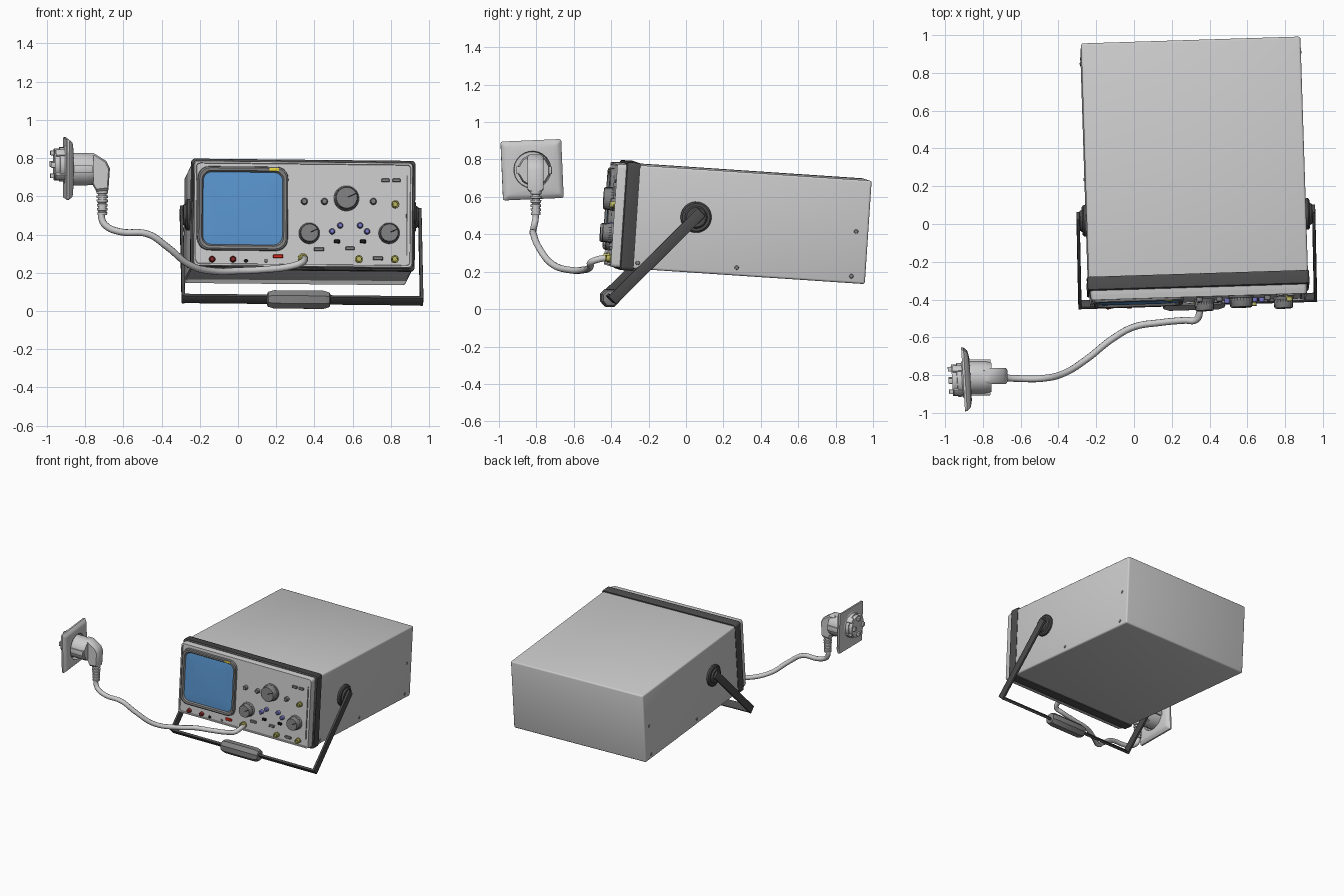
import bpy, bmesh
from math import radians, sin, cos, pi, atan2
from mathutils import Matrix, Vector

T = lambda x, y, z: Matrix.Translation((x, y, z))
R = lambda deg, axis: Matrix.Rotation(radians(deg), 4, axis)
# frame of the tilted cabinet: origin at the centre of the front trim
M = T(0.34, -0.35, 0.503) @ R(1.8, 'Z') @ R(0.6, 'Y') @ R(-3.8, 'X')


def material(name, r, g, b):
    m = bpy.data.materials.new(name)
    m.diffuse_color = (r, g, b, 1)
    return m


DARK = material("dark_plastic", 0.07, 0.07, 0.07)
MID = material("mid_grey", 0.22, 0.22, 0.22)
BLACK = material("black", 0.01, 0.01, 0.01)
BLUE = material("screen_blue", 0.1, 0.3, 0.62)
VIOLET = material("violet_blue", 0.2, 0.2, 0.6)
BRASS = material("brass", 0.5, 0.48, 0.12)
RED = material("red", 0.75, 0.02, 0.01)
MAROON = material("maroon", 0.25, 0.02, 0.02)
YELLOW = material("yellow", 0.8, 0.65, 0.05)


def finish(bm, name, mat, mw, angle=35):
    bmesh.ops.recalc_face_normals(bm, faces=bm.faces)
    me = bpy.data.meshes.new(name)
    bm.to_mesh(me)
    bm.free()
    me.shade_smooth()
    me.set_sharp_from_angle(angle=radians(angle))
    ob = bpy.data.objects.new(name, me)
    ob.matrix_world = mw
    bpy.context.collection.objects.link(ob)
    if mat:
        me.materials.append(mat)
    return ob


def box(name, mw, size, mat=None, bevel=0.0, seg=2):
    bm = bmesh.new()
    bmesh.ops.create_cube(bm, size=1)
    bmesh.ops.scale(bm, vec=size, verts=bm.verts)
    if bevel:
        bmesh.ops.bevel(bm, geom=bm.edges[:], offset=bevel, segments=seg, profile=0.5, affect='EDGES')
    return finish(bm, name, mat, mw)


def loft(name, rings, mw, mat=None, cap0=True, cap1=True):
    bm = bmesh.new()
    vs = [[bm.verts.new(p) for p in ring] for ring in rings]
    n = len(vs[0])
    for a, b in zip(vs, vs[1:]):
        for i in range(n):
            bm.faces.new((a[i], a[(i + 1) % n], b[(i + 1) % n], b[i]))
    if cap0:
        bm.faces.new(vs[0])
    if cap1:
        bm.faces.new(vs[-1])
    return finish(bm, name, mat, mw)


def circle(r, d, n=24, rib=0.0):
    return [((r - rib * (i % 2)) * cos(2 * pi * (i + .5) / n), (r - rib * (i % 2)) * sin(2 * pi * (i + .5) / n), d)
            for i in range(n)]


def rrect(w, h, r, d, n=6):
    pts = []
    for c, (sx, sy) in enumerate(((1, 1), (-1, 1), (-1, -1), (1, -1))):
        for k in range(n):
            a = (c + k / (n - 1)) * pi / 2
            pts.append((sx * (w / 2 - r) + r * cos(a), sy * (h / 2 - r) + r * sin(a), d))
    return pts


def lathe(name, profile, mw, mat=None, n=24):
    return loft(name, [circle(r, d, n) for r, d in profile], mw, mat)


# matrix on the front panel from front-view x, z (local z points outward)
PANEL = 0.045


def F(x, z, d=0.0):
    u = x - 0.342
    return M @ T(u, -PANEL - d, z - 0.506 + 0.0105 * u) @ R(90, 'X')


# cabinet, dark trim and front panel
box("cabinet", M @ T(0, 0.665, 0), (1.162, 1.29, 0.554), None, 0.012, 3)
front = M @ R(90, 'X')
loft("front_trim", [rrect(1.168, 0.572, 0.02, -0.07), rrect(1.174, 0.578, 0.02, -0.064),
                    rrect(1.174, 0.578, 0.02, -0.002), rrect(1.16, 0.564, 0.02, 0.004)], front, DARK)
loft("front_panel", [rrect(1.15, 0.556, 0.02, 0), rrect(1.14, 0.546, 0.02, PANEL)], front)
loft("panel_rim", [rrect(1.15, 0.556, 0.02, PANEL - 0.02), rrect(1.14, 0.546, 0.02, PANEL + 0.008),
                   rrect(1.122, 0.528, 0.018, PANEL + 0.008), rrect(1.116, 0.522, 0.018, PANEL - 0.004)],
     front, None, False, False)
box("panel_side_strip", F(0.885, 0.5), (0.008, 0.42, 0.012), MID)

# screen with bezel
S = F(0.025, 0.536)
loft("screen_bezel", [rrect(0.475, 0.442, 0.06, -0.005), rrect(0.47, 0.437, 0.06, 0.018), rrect(0.455, 0.422, 0.056, 0.023),
                      rrect(0.43, 0.395, 0.05, 0.021), rrect(0.412, 0.376, 0.045, 0.006)], S, MID, False, False)
loft("screen", [rrect(0.42, 0.384, 0.045, -0.004), rrect(0.42, 0.384, 0.045, 0.009),
                rrect(0.3, 0.27, 0.04, 0.014)], S, BLUE)
box("yellow_label", F(0.187, 0.739, 0.022), (0.05, 0.016, 0.006), YELLOW, 0.002)

# ribbed rotary knobs with pointer lines
for i, (x, z, r) in enumerate([(0.567, 0.589, 0.066), (0.374, 0.406, 0.055), (0.792, 0.406, 0.055)]):
    k = F(x, z)
    lathe(f"knob_skirt_{i}", [(r, 0), (r, 0.008), (r * 0.93, 0.014)], k, MID, 32)
    loft(f"knob_{i}", [circle(r * 0.95, 0.01, 48, 0.003), circle(r * 0.9, 0.053, 48, 0.003),
                       circle(r * 0.82, 0.059, 48)], k, MID)
    box(f"knob_pointer_{i}", k @ R(25, 'Z') @ T(r * 0.45, 0, 0.059), (r * 0.7, 0.006, 0.003), BLACK)

# small knobs, sockets, indicators
for i, x in enumerate((0.347, 0.452, 0.708)):
    lathe(f"small_knob_{i}", [(0.018, 0), (0.016, 0.022), (0.012, 0.026)], F(x, 0.573), MID, 16)
for i, (x, z) in enumerate([(0.823, 0.558), (0.823, 0.27), (0.635, 0.27), (0.342, 0.275)]):
    r = 0.021 if i < 3 else 0.026
    lathe(f"brass_socket_{i}", [(r, 0), (r, 0.01), (r * 0.8, 0.011), (r * 0.8, 0.032), (r * 0.5, 0.032),
                                (r * 0.5, 0.02)], F(x, z), BRASS, 20)
for i, (x, z) in enumerate([(0.494, 0.416), (0.536, 0.447), (0.64, 0.447), (0.677, 0.416)]):
    lathe(f"blue_knob_{i}", [(0.016, 0), (0.014, 0.022), (0.01, 0.026)], F(x, z), VIOLET, 16)
for i, x in enumerate((-0.133, -0.024)):
    lathe(f"red_knob_{i}", [(0.017, 0), (0.014, 0.022), (0.01, 0.025)], F(x, 0.27), MAROON, 16)
lathe("black_jack", [(0.01, 0), (0.009, 0.008)], F(0.044, 0.262), BLACK, 12)
lathe("grey_jack", [(0.009, 0), (0.008, 0.008)], F(0.149, 0.262), MID, 12)

# push buttons and slide switches: x, z, width, colour
for i, (x, z, w, m) in enumerate([(0.426, 0.322, 0.052, MID), (0.588, 0.327, 0.045, MID), (0.734, 0.274, 0.052, MID),
                                  (0.771, 0.683, 0.04, MID), (0.828, 0.683, 0.04, MID), (0.212, 0.285, 0.052, RED),
                                  (0.52, 0.363, 0.03, BLACK), (0.656, 0.363, 0.03, BLACK)]):
    box(f"button_{i}", F(x, z, 0.004), (w, 0.018, 0.018), m, 0.002, 1)

# swivel carrying handle: local y runs along the arms
PV, PW, ARM = 0.385, 0.02, 0.623
H = M @ T(0, PV, PW) @ Matrix.Rotation(atan2(-0.461, -0.408), 4, 'X')
for s, side in ((1, "right"), (-1, "left")):
    lathe(f"handle_pivot_{side}", [(0.083, 0), (0.083, 0.016), (0.074, 0.024), (0.06, 0.024), (0.052, 0.036)],
          H @ T(s * 0.579, 0, 0) @ R(s * 90, 'Y'), DARK, 32)
    box(f"handle_arm_{side}", H @ T(s * 0.624, ARM / 2 - 0.016, 0), (0.017, ARM + 0.048, 0.06), DARK, 0.003)
    # cabinet side screws
    for j, (v, w) in enumerate([(0.09, -0.245), (0.62, -0.235), (1.235, -0.24), (1.245, 0.0)]):
        lathe(f"side_screw_{side}_{j}", [(0.012, 0), (0.01, 0.004), (0.005, 0.006)],
              M @ T(s * 0.58, v, w) @ R(s * 90, 'Y'), MID, 12)
box("handle_bar", H @ T(0, ARM, 0), (1.262, 0.018, 0.056), DARK, 0.004)
loft("handle_grip", [rrect(w, w, w * 0.3, d, 2) for w, d in
                     ((0.06, -0.165), (0.078, -0.16), (0.096, -0.13), (0.096, 0.13), (0.078, 0.16), (0.06, 0.165))],
     H @ T(-0.02, ARM, 0) @ R(90, 'Y'), MID)

# wall socket: recessed plate, rear housing, claws (local z points to +x)
P = T(-0.885, -0.822, 0.745) @ R(3.5, 'Z') @ R(2.5, 'X') @ R(90, 'Y')
loft("socket_plate", [rrect(0.315, 0.325, 0.012, -0.02), rrect(0.315, 0.325, 0.012, -0.008),
                      rrect(0.285, 0.295, 0.012, 0.01), rrect(0.26, 0.27, 0.012, 0.014), circle(0.112, 0.02),
                      circle(0.1, 0.02), circle(0.096, -0.015)], P)
C = P @ T(-0.022, 0, 0)
lathe("socket_housing", [(0.105, -0.018), (0.09, -0.026), (0.09, -0.05), (0.084, -0.052), (0.084, -0.078)], C)
for i in range(4):
    a = C @ R(45 + 90 * i, 'Z')
    box(f"socket_claw_{i}", a @ T(0.084, 0, -0.045), (0.02, 0.04, 0.055), None, 0.003)
    box(f"socket_terminal_{i}", a @ R(45, 'Z') @ T(0.06, 0, -0.085), (0.024, 0.03, 0.025), None, 0.003)

# angled mains plug
Q = T(0, -0.805, 0)
lathe("plug_disc", [(0.088, -0.9), (0.088, -0.79), (0.08, -0.755)], T(0, -0.812, 0.742) @ R(90, 'Y'), None, 12)
for i, o in enumerate((-0.085, 0.085)):
    box(f"plug_key_{i}", T(-0.82, -0.812 + o, 0.742), (0.12, 0.02, 0.04), None, 0.003)
elbow = [(-0.8, 0.826), (-0.755, 0.826), (-0.69, 0.785), (-0.67, 0.745), (-0.678, 0.632), (-0.742, 0.625),
         (-0.76, 0.66), (-0.8, 0.66)]
ctr = Vector((-0.73, 0.73))
ring = lambda y, k: [((x - ctr.x) * k + ctr.x, y, (z - ctr.y) * k + ctr.y) for x, z in elbow]
loft("plug_elbow", [ring(-0.042, 0.88), ring(-0.03, 1), ring(0.03, 1), ring(0.042, 0.88)], Q)
relief = [(0.032, 0.64), (0.03, 0.615)]
for i in range(5):
    t = 0.612 - 0.022 * i
    relief += [(0.022, t), (0.022, t - 0.007), (0.031 - 0.001 * i, t - 0.008), (0.03 - 0.001 * i, t - 0.021)]
lathe("strain_relief", relief, T(-0.71, -0.803, 0), None, 16)

# cable from the plug to the front socket
pts = [(-0.712, -0.803, 0.53), (-0.712, -0.805, 0.48), (-0.69, -0.812, 0.445), (-0.62, -0.818, 0.415),
       (-0.47, -0.816, 0.402), (-0.37, -0.79, 0.335), (-0.25, -0.715, 0.24), (-0.11, -0.605, 0.207),
       (0, -0.545, 0.21), (0.13, -0.523, 0.216), (0.27, -0.51, 0.232), (0.328, -0.508, 0.25),
       (0.347, -0.47, 0.266), (0.345, -0.4, 0.275)]
cu = bpy.data.curves.new("cable", 'CURVE')
cu.dimensions = '3D'
cu.bevel_depth = 0.018
cu.bevel_resolution = 3
cu.resolution_u = 6
cu.use_fill_caps = True
sp = cu.splines.new('BEZIER')
sp.bezier_points.add(len(pts) - 1)
for b, p in zip(sp.bezier_points, pts):
    b.co = p
    b.handle_left_type = b.handle_right_type = 'AUTO'
bpy.context.collection.objects.link(bpy.data.objects.new("cable", cu))
